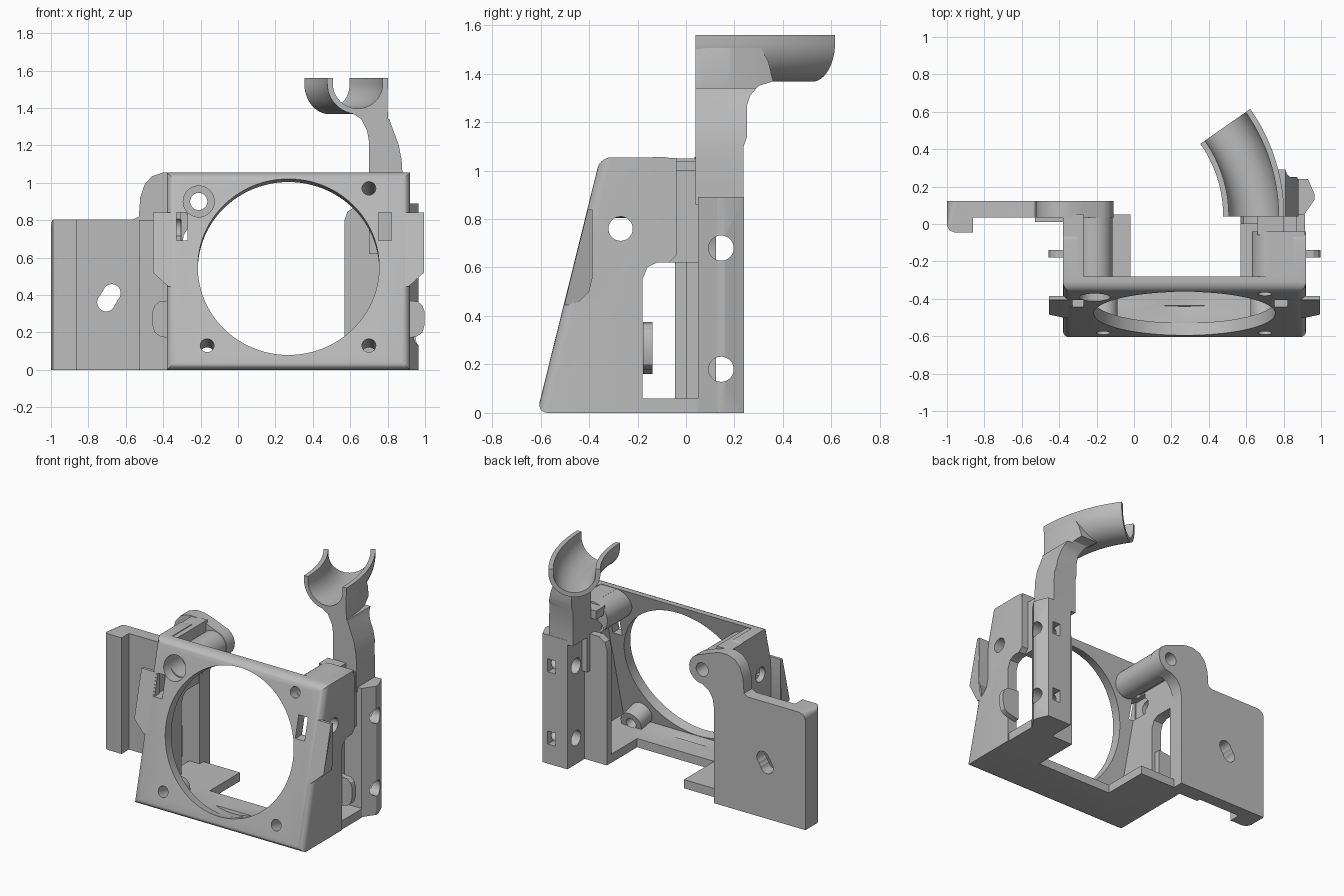
import bpy, bmesh, math
from mathutils import Vector

cube = bpy.data.objects.get("Cube")
if cube:
    bpy.data.objects.remove(cube)

grey = bpy.data.materials.new("light grey plastic")
grey.use_nodes = True
grey.diffuse_color = (0.5, 0.5, 0.5, 1)
grey.node_tree.nodes["Principled BSDF"].inputs["Base Color"].default_value = (0.5, 0.5, 0.5, 1)


def finish(name, bm):
    bm.normal_update()
    bmesh.ops.recalc_face_normals(bm, faces=bm.faces)
    mesh = bpy.data.meshes.new(name)
    bm.to_mesh(mesh)
    bm.free()
    mesh.materials.append(grey)
    ob = bpy.data.objects.new(name, mesh)
    bpy.context.collection.objects.link(ob)
    return ob


def prism(name, pts, axis, lo, hi, bevel=0, pick=None):
    """Extrude a 2D outline along x, y or z; optionally bevel picked edges."""
    def place(p, d):
        return {"x": (d, p[0], p[1]), "y": (p[0], d, p[1]), "z": (p[0], p[1], d)}[axis]
    bm = bmesh.new()
    a = [bm.verts.new(place(p, lo)) for p in pts]
    b = [bm.verts.new(place(p, hi)) for p in pts]
    bm.faces.new(a)
    bm.faces.new(b)
    for i in range(len(pts)):
        j = (i + 1) % len(pts)
        bm.faces.new((a[i], a[j], b[j], b[i]))
    if bevel:
        edges = [e for e in bm.edges if pick(*[v.co for v in e.verts])]
        bmesh.ops.bevel(bm, geom=edges, offset=bevel, segments=5, profile=0.5, affect="EDGES")
    return finish(name, bm)


def box(name, x0, x1, y0, y1, z0, z1):
    return prism(name, [(x0, y0), (x1, y0), (x1, y1), (x0, y1)], "z", z0, z1)


def rod(name, start, end, r, n=40):
    start, end = Vector(start), Vector(end)
    bm = bmesh.new()
    bmesh.ops.create_cone(bm, cap_ends=True, segments=n, radius1=r, radius2=r,
                          depth=(end - start).length)
    turn = (end - start).to_track_quat("Z", "Y")
    for v in bm.verts:
        v.co = turn @ v.co + (start + end) / 2
    return finish(name, bm)


def boolean(ob, cutter, mode="DIFFERENCE"):
    mod = ob.modifiers.new("cut", "BOOLEAN")
    mod.object, mod.operation, mod.solver = cutter, mode, "EXACT"
    bpy.context.view_layer.objects.active = ob
    bpy.ops.object.modifier_apply(modifier=mod.name)


def cut(cutter, *targets):
    for ob in targets:
        boolean(ob, cutter)
    bpy.data.objects.remove(cutter)


# Leaning face: position and normal
SLOPE = 0.2476
tilt = math.atan(SLOPE)
normal = Vector((0, -math.cos(tilt), math.sin(tilt)))


def on_face(x, z):
    return Vector((x, -0.615 + SLOPE * z, z))


# Housing: leaning front, two side walls and a floor, open at top and back
profile = [(-0.615, 0), (-0.354, 1.055), (-0.04, 1.055), (-0.04, 0.65), (-0.07, 0.62),
           (-0.12, 0.62), (-0.16, 0.6), (-0.18, 0.55), (-0.18, 0)]
housing = prism("housing", profile, "x", -0.38, 0.92, 0.045,
                lambda a, b: max(a.y, b.y) < -0.3 or (a.z > 1.04 and b.z > 1.04 and min(a.y, b.y) > -0.1))
cut(prism("inside", [(-0.53, 0.06), (-0.245, 1.2), (0.3, 1.2), (0.3, 0.06)], "x", -0.305, 0.85), housing)
cut(box("floor_notch", -0.02, 0.57, -0.28, 0, -0.1, 0.1), housing)

# Left wall bridge and screw tube leading to the rear plate
bridge = box("wall_bridge", -0.38, -0.27, -0.3, 0.05, 0.85, 1.05)
box("lower_wall_bridge", -0.38, -0.305, -0.1, 0.05, 0.62, 0.86)
tube = rod("screw_tube", (-0.21, -0.33, 0.9), (-0.21, 0.12, 0.9), 0.095)

# Corner bosses
boss_block = box("boss_block", 0.73, 0.915, -0.31, -0.04, 0.84, 1.052)
top_boss = rod("top_boss", (0.735, -0.31, 0.947), (0.735, -0.04, 0.947), 0.105)
low_bosses = []
for side, x in (("right", -0.165), ("left", 0.70)):
    p = on_face(x, 0.13)
    low_bosses.append(rod(side + "_low_boss", p - normal * 0.05, p - normal * 0.19, 0.078))

# Fan opening, screw holes, side hole and nut slots
p = on_face(0.27, 0.55)
cut(rod("opening", p + normal * 0.2, p - normal * 0.16, 0.485, 96), housing)
for x, z, depth in ((0.70, 0.97, 0.45), (0.70, 0.13, 0.195), (-0.165, 0.13, 0.195)):
    p = on_face(x, z)
    cut(rod("hole", p + normal * 0.1, p - normal * depth, 0.037, 24),
        housing, boss_block, top_boss, *low_bosses)
cut(rod("counterbore", (-0.21, -0.7, 0.9), (-0.21, -0.2, 0.9), 0.083), housing, tube, bridge)
cut(rod("side_hole", (-0.6, -0.27, 0.76), (1.2, -0.27, 0.76), 0.05), housing)
for x in (-0.34, 0.75):
    cut(box("slot", x, x + 0.07, -0.5, -0.25, 0.69, 0.84), housing)

# Floor tabs
box("right_floor_tab", -0.38, -0.02, -0.2, 0.05, 0, 0.06)
box("left_floor_tab", 0.57, 0.915, -0.2, 0.05, 0, 0.06)

# Side clips and small side ears, mirrored about the housing centre
clip = [(-0.405, 0.84), (-0.385, 0.84), (-0.385, 0.56), (-0.395, 0.52), (-0.40, 0.5), (-0.44, 0.46),
        (-0.47, 0.445), (-0.502, 0.445), (-0.484, 0.52)]
for side, s in (("left", 1), ("right", -1)):
    ob = prism(side + "_clip", clip, "x", 0.27 + s * 0.6, 0.27 + s * 0.725)
    for v in ob.data.vertices:
        if v.co.z < 0.515 and abs(v.co.x - 0.27) > 0.7:
            v.co.x = 0.27 + s * (0.725 - (0.52 - v.co.z) * 1.1)
    ear = [(0.6, 0.16), (0.69, 0.18), (0.715, 0.2), (0.728, 0.24), (0.728, 0.31),
           (0.715, 0.345), (0.69, 0.365), (0.6, 0.375)]
    prism(side + "_ear", [(0.27 + s * u, z) for u, z in ear], "y", -0.178, -0.138)

# Rear plate with a rounded ear around the screw tube
outline = [(-0.95, 0), (-0.95, 0.803), (-0.56, 0.803), (-0.53, 0.82), (-0.523, 0.92),
           (-0.5, 0.99), (-0.46, 1.035), (-0.4, 1.055), (-0.34, 1.052), (-0.27, 1.03)]
outline += [(-0.21 + 0.1 * math.cos(a), 0.9 + 0.1 * math.sin(a))
            for a in [math.radians(d) for d in range(81, -91, -19)]]
outline += [(-0.26, 0.77), (-0.29, 0.72), (-0.30, 0.66), (-0.30, 0)]
plate = prism("rear_plate", outline, "y", 0.035, 0.123)
box("plate_step", -0.53, -0.30, 0.01, 0.06, 0, 0.80)
prism("plate_lip", [(-0.86, -0.045), (-0.86, 0.123), (-1, 0.123), (-1, -0.005), (-0.988, -0.033),
                    (-0.96, -0.045)], "z", 0, 0.803, 0.05,
      lambda a, b: a.z > 0.8 and b.z > 0.8 and max(a.x, b.x) < -0.99)
cut(rod("screw_hole", (-0.21, -0.7, 0.9), (-0.21, 0.3, 0.9), 0.046), housing, tube, plate, bridge)
for x, z in ((-0.675, 0.41), (-0.69, 0.385), (-0.705, 0.36)):
    cut(rod("slot", (x, -0.3, z), (x, 0.3, z), 0.048, 28), plate)

# Mounting column with cross holes and nut pockets
column = prism("column", [(0.74, 0.05), (0.91, 0.05), (0.965, 0.13), (0.965, 0.16), (0.93, 0.24),
                          (0.74, 0.24)], "z", 0, 0.89)
for z in (0.18, 0.68):
    cut(rod("hole", (0.6, 0.145, z), (1.1, 0.145, z), 0.052, 32), column)
    cut(box("pocket", 0.83, 0.89, 0.14, 0.3, z - 0.045, z + 0.045), column)

# Inner web and the link between housing and column
prism("inner_web", [(0.57, 0), (0.57, 0.8), (0.585, 0.845), (0.63, 0.875), (0.78, 0.875), (0.78, 0)],
      "y", 0.0, 0.05)
box("column_link", 0.70, 0.87, -0.08, 0.08, 0.62, 1.0)
box("link_top", 0.66, 0.80, -0.06, 0.04, 0.98, 1.04)


# Curved cable cradle swept along an arc
def u_shape(r, top):
    arc = [(r * math.cos(a), 1.53 + r * math.sin(a))
           for a in [math.pi * (1 + i / 24) for i in range(25)]]
    return [(-r, top)] + arc + [(r, top)]


def sweep(name, section, start, end, steps=20):
    bm = bmesh.new()
    rings = []
    for i in range(steps + 1):
        t = start + (end - start) * i / steps
        rings.append([bm.verts.new((-0.2 + (0.84 + u) * math.cos(t), 0.04 + (0.84 + u) * math.sin(t), z))
                      for u, z in section])
    n = len(section)
    for a, b in zip(rings, rings[1:]):
        for i in range(n):
            j = (i + 1) % n
            bm.faces.new((a[i], a[j], b[j], b[i]))
    bm.faces.new(rings[0])
    bm.faces.new(rings[-1])
    return finish(name, bm)


sweep("cable_cradle", u_shape(0.163, 1.56) + u_shape(0.133, 1.56)[::-1], 0, math.radians(35))

# Arm carrying the cradle: front outline crossed with side outline
arm = prism("arm", [(0.70, 0.85), (0.70, 1.22), (0.69, 1.28), (0.66, 1.34), (0.60, 1.378), (0.64, 1.46),
                    (0.79, 1.55), (0.80, 1.53), (0.80, 1.38), (0.815, 1.32), (0.86, 1.2),
                    (0.875, 1.12), (0.88, 1.04), (0.88, 0.85)], "y", 0, 0.5)
side = prism("side_outline", [(0.04, 0.86), (0.238, 0.86), (0.238, 1.1), (0.252, 1.14), (0.252, 1.27),
                              (0.265, 1.31), (0.3, 1.35), (0.36, 1.368), (0.34, 1.45), (0.28, 1.56),
                              (0.04, 1.56)], "x", 0.4, 1.1)
boolean(arm, side, "INTERSECT")
bpy.data.objects.remove(side)
cut(sweep("channel", u_shape(0.135, 1.7), -0.1, math.radians(40)), arm)
cut(sweep("outer_trim", [(0.161, 1.34), (0.4, 1.34), (0.4, 1.7), (0.161, 1.7)], -0.1, math.radians(40)), arm)

# Smooth the round surfaces and keep the edges crisp
for ob in bpy.context.scene.objects:
    if ob.type == "MESH":
        bpy.ops.object.select_all(action="DESELECT")
        ob.select_set(True)
        bpy.context.view_layer.objects.active = ob
        bpy.ops.object.shade_smooth_by_angle(angle=math.radians(30))
